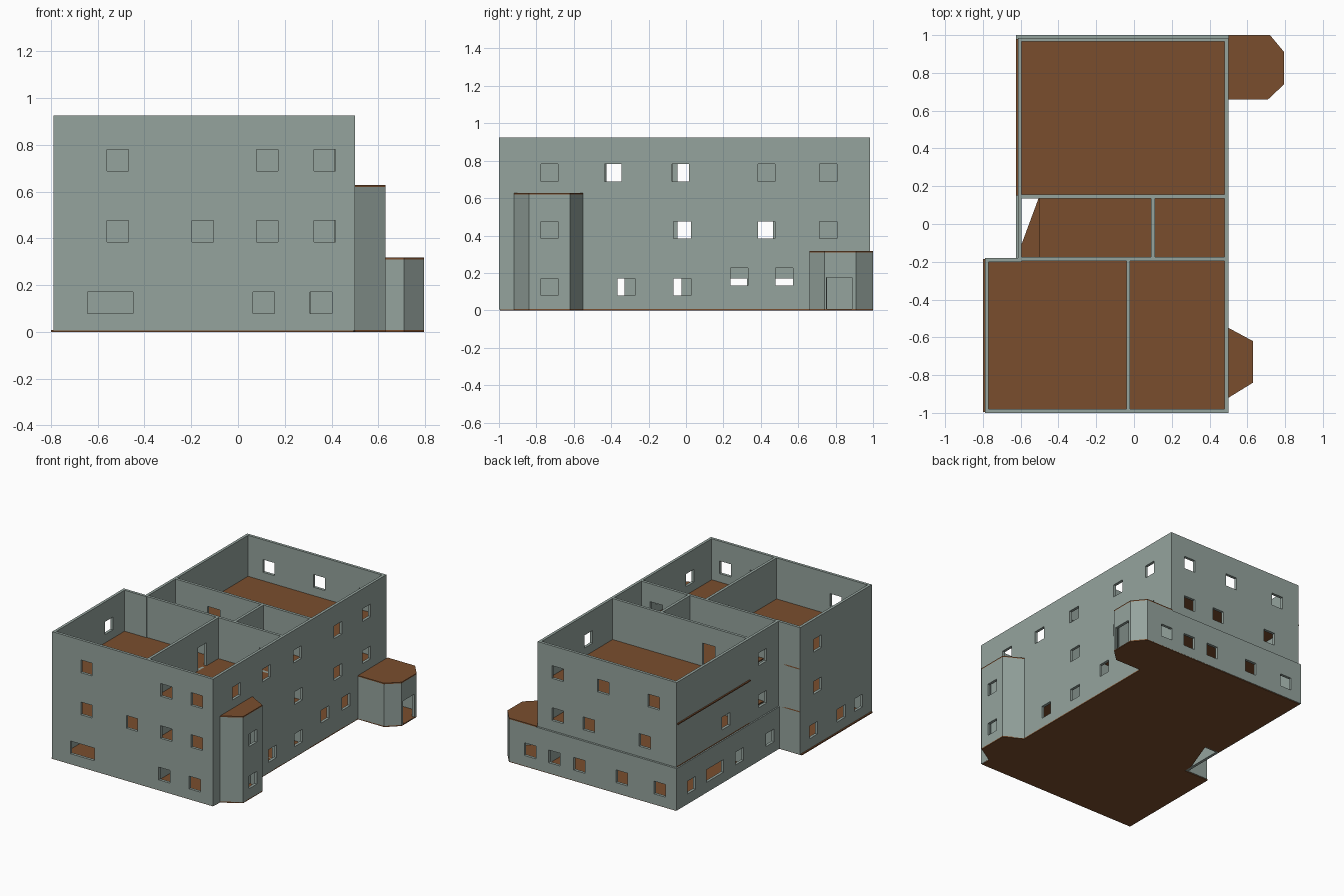
import bpy, bmesh
from mathutils import Vector

cube = bpy.data.objects.get("Cube")
if cube:
    bpy.data.objects.remove(cube)


def material(name, rgb):
    m = bpy.data.materials.new(name)
    m.use_nodes = True
    m.diffuse_color = (*rgb, 1)
    m.node_tree.nodes["Principled BSDF"].inputs["Base Color"].default_value = (*rgb, 1)
    return m


GREY = material("wall grey green", (0.30, 0.37, 0.34))
BROWN = material("floor brown", (0.195, 0.076, 0.027))
THICK = 0.02
LEVELS = [0.0, 0.31, 0.62, 0.925]
SLAB = 0.008
WIN = 0.092


def finish(name, bm, mat):
    bmesh.ops.recalc_face_normals(bm, faces=bm.faces)
    mesh = bpy.data.meshes.new(name)
    bm.to_mesh(mesh)
    bm.free()
    mesh.materials.append(mat)
    obj = bpy.data.objects.new(name, mesh)
    bpy.context.collection.objects.link(obj)
    return obj


def wall(name, p, q, z0, z1, openings=()):
    """Wall from p to q, thickened to its left, with openings (centre, width, low, high)."""
    p, q = Vector((*p, 0)), Vector((*q, 0))
    length = (q - p).length
    along = (q - p) / length
    inward = Vector((-along.y, along.x, 0)) * THICK
    us, zs = {0, length}, {z0, z1}
    for c, w, lo, hi in openings:
        us |= {c - w / 2, c + w / 2}
        zs |= {lo, hi}
    us, zs = sorted(us), sorted(zs)
    bm = bmesh.new()
    for u0, u1 in zip(us, us[1:]):
        for a, b in zip(zs, zs[1:]):
            um, zm = (u0 + u1) / 2, (a + b) / 2
            if any(abs(um - c) < w / 2 and lo < zm < hi for c, w, lo, hi in openings):
                continue
            corners = [(u0, a), (u1, a), (u1, b), (u0, b)]
            bm.faces.new([bm.verts.new(p + along * u + Vector((0, 0, z))) for u, z in corners])
    bmesh.ops.remove_doubles(bm, verts=bm.verts, dist=0.0005)
    ext = bmesh.ops.extrude_face_region(bm, geom=bm.faces[:], use_keep_orig=True)
    moved = [v for v in ext["geom"] if isinstance(v, bmesh.types.BMVert)]
    bmesh.ops.translate(bm, verts=moved, vec=inward)
    return finish(name, bm, GREY)


def slab(name, points, z):
    bm = bmesh.new()
    face = bm.faces.new([bm.verts.new((x, y, z)) for x, y in points])
    ext = bmesh.ops.extrude_face_region(bm, geom=[face], use_keep_orig=True)
    top = [v for v in ext["geom"] if isinstance(v, bmesh.types.BMVert)]
    bmesh.ops.translate(bm, verts=top, vec=(0, 0, SLAB))
    return finish(name, bm, BROWN)


def windows(start, sign, centres, mid, width=WIN):
    """Turn world positions into openings measured along a wall."""
    return [((c - start) * sign, width, mid - WIN / 2, mid + WIN / 2) for c in centres]


def door(offset, z, width=0.1):
    return [(offset, width, z + SLAB, z + 0.175)]


# Outlines of the two bays, counter-clockwise
front_bay = [(0.5, -0.92), (0.63, -0.84), (0.63, -0.62), (0.5, -0.55)]
back_bay = [(0.5, 0.66), (0.71, 0.66), (0.795, 0.74), (0.795, 0.91), (0.72, 1.0), (0.5, 1.0)]

# Floor slabs
slab("ground_slab", [(-0.8, -0.995), (0.495, -0.995)] + front_bay + back_bay[:-1]
     + [(-0.615, 0.995), (-0.615, 0.15), (-0.5, 0.15), (-0.6, -0.12), (-0.6, -0.185), (-0.8, -0.185)], 0)
for name, z, west in (("middle_slab", LEVELS[1], -0.615), ("upper_slab", LEVELS[2], -0.625)):
    slab(name, [(-0.785, -0.995), (0.495, -0.995), (0.495, 0.98), (west, 0.98), (west, 0.15),
                (-0.5, 0.15), (-0.5, -0.18), (-0.785, -0.18)], z)
slab("front_bay_roof", front_bay, LEVELS[2])
slab("back_bay_roof", back_bay, LEVELS[1])

# Window positions per storey: front, right, back, left rear, left front
FRONT = [[0.11, 0.355], [-0.515, -0.15, 0.125, 0.37], [-0.515, 0.125, 0.37]]
RIGHT = [[-0.32, -0.02], [-0.02, 0.43, 0.76], [-0.73, -0.39, -0.03, 0.43, 0.76]]
BACK = [[0.55, 0.355, 0.155, -0.185, -0.49], [0.34, 0.09, -0.36], [0.34, -0.025, -0.43]]
LEFT_REAR = [[0.83, 0.28, -0.07], [0.42, 0.0], [0.0]]
LEFT_FRONT = [[-0.33, -0.65, -0.85], [-0.38], [-0.38]]
MID = [0.125, 0.43, 0.735]

for i, storey in enumerate(("ground", "middle", "top")):
    z0, z1, mid = LEVELS[i], LEVELS[i + 1], MID[i]
    base = z0 + (0.005 if i == 0 else 0)
    back_y, west = (1.0, -0.625) if i == 0 else (0.985, -0.615)
    east_end = 0.72 if i == 0 else 0.5

    # Outer walls
    holes = windows(-0.79, 1, FRONT[i], mid)
    if i == 0:
        holes += windows(-0.79, 1, [-0.547], mid, 0.195)
    wall(storey + "_front_wall", (-0.79, -1), (0.5, -1), base, z1, holes)
    holes = windows(-1, 1, RIGHT[i], mid)
    if i == 0:
        holes += windows(-1, 1, [0.285, 0.525], 0.18)
    wall(storey + "_right_wall", (0.5, -1), (0.5, back_y), base, z1, holes)
    wall(storey + "_back_wall", (east_end, back_y), (west, back_y), base, z1,
         windows(east_end, -1, BACK[i], mid))
    holes = windows(back_y, -1, LEFT_REAR[i], mid)
    if i == 0:
        holes += windows(back_y, -1, [0.56], mid, 0.19)
    wall(storey + "_left_rear_wall", (west, back_y), (west, -0.18), base, z1, holes)
    wall(storey + "_step_wall", (west + THICK, -0.18), (-0.79, -0.18), base, z1)
    wall(storey + "_left_front_wall", (-0.79, -0.18), (-0.79, -1), base, z1,
         windows(-0.18, -1, LEFT_FRONT[i], mid))

    # Partitions with doorways
    wall(storey + "_cross_wall_front", (-0.61, -0.195), (0.49, -0.195), base, z1, door(0.97, z0))
    wall(storey + "_cross_wall_rear", (-0.61, 0.135), (0.49, 0.135), base, z1, door(0.32, z0))
    wall(storey + "_front_partition", (-0.02, -0.99), (-0.02, -0.185), base, z1, door(0.61, z0))
    wall(storey + "_hall_partition", (0.11, -0.185), (0.11, 0.145), base, z1, door(0.165, z0))

# Two-storey front bay with a window on each storey
for k, (p, q) in enumerate(zip(front_bay, front_bay[1:])):
    holes = windows(-0.84, 1, [-0.73], MID[0]) + windows(-0.84, 1, [-0.73], MID[1]) if k == 1 else []
    wall("front_bay_wall", p, q, 0.005, LEVELS[2], holes)

# Single-storey back bay with an entrance
for k, (p, q) in enumerate(zip(back_bay[:-1], back_bay[1:-1])):
    wall("back_bay_wall", p, q, 0.005, LEVELS[1], door(0.08, 0, 0.135) if k == 2 else [])
